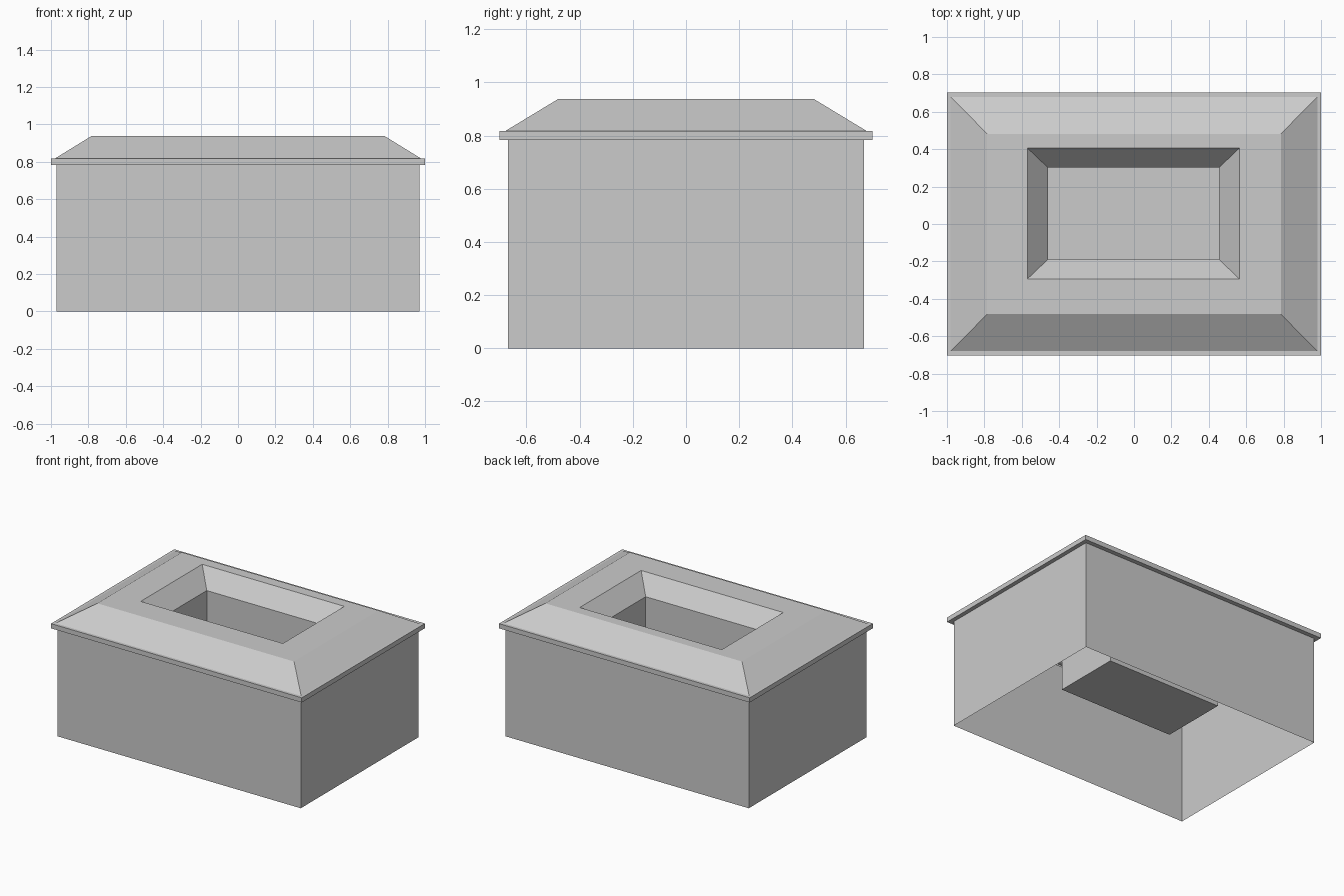
import bpy

if "Cube" in bpy.data.objects:
    bpy.data.objects.remove(bpy.data.objects["Cube"], do_unlink=True)

grey = bpy.data.materials.new("light grey")
grey.use_nodes = True
colour = (0.6, 0.6, 0.6, 1)
grey.diffuse_color = colour
grey.node_tree.nodes["Principled BSDF"].inputs["Base Color"].default_value = colour


def ring(half_x, half_y, z, cx=0, cy=0):
    """Rectangle of four corners, counter-clockwise from above."""
    return [(cx + sx * half_x, cy + sy * half_y, z)
            for sx, sy in ((-1, -1), (1, -1), (1, 1), (-1, 1))]


def loft(name, rings, floor=False):
    """Thin flat-faced shell through a list of rectangles."""
    verts = [corner for r in rings for corner in r]
    faces = []
    for level in range(len(rings) - 1):
        a, b = 4 * level, 4 * level + 4
        for i in range(4):
            j = (i + 1) % 4
            faces.append((a + i, a + j, b + j, b + i))
    if floor:
        last = len(verts) - 4
        faces.append(tuple(range(last, last + 4)))
    mesh = bpy.data.meshes.new(name)
    mesh.from_pydata(verts, [], faces)
    mesh.materials.append(grey)
    obj = bpy.data.objects.new(name, mesh)
    bpy.context.collection.objects.link(obj)
    return obj


eaves, ledge_top, roof_top = 0.783, 0.817, 0.937
basin_x, basin_y = -0.003, 0.056
body = (0.97, 0.67)
ledge = (1.0, 0.702)
roof_foot = (0.98, 0.68)
opening = ring(0.567, 0.35, roof_top, basin_x, basin_y)

# Walls, open underneath
loft("walls", [ring(*body, 0), ring(*body, eaves)])

# Overhanging ledge around the top of the walls
loft("ledge", [ring(*body, eaves), ring(*ledge, eaves),
               ring(*ledge, ledge_top), ring(*roof_foot, ledge_top)])

# Sloped roof with a flat top around the opening
loft("roof", [ring(*roof_foot, ledge_top), ring(0.785, 0.482, roof_top), opening])

# Sunken basin: sloped rim, straight sides and a floor
loft("basin", [opening,
               ring(0.457, 0.245, ledge_top, basin_x, basin_y),
               ring(0.457, 0.245, 0.25, basin_x, basin_y)], floor=True)
